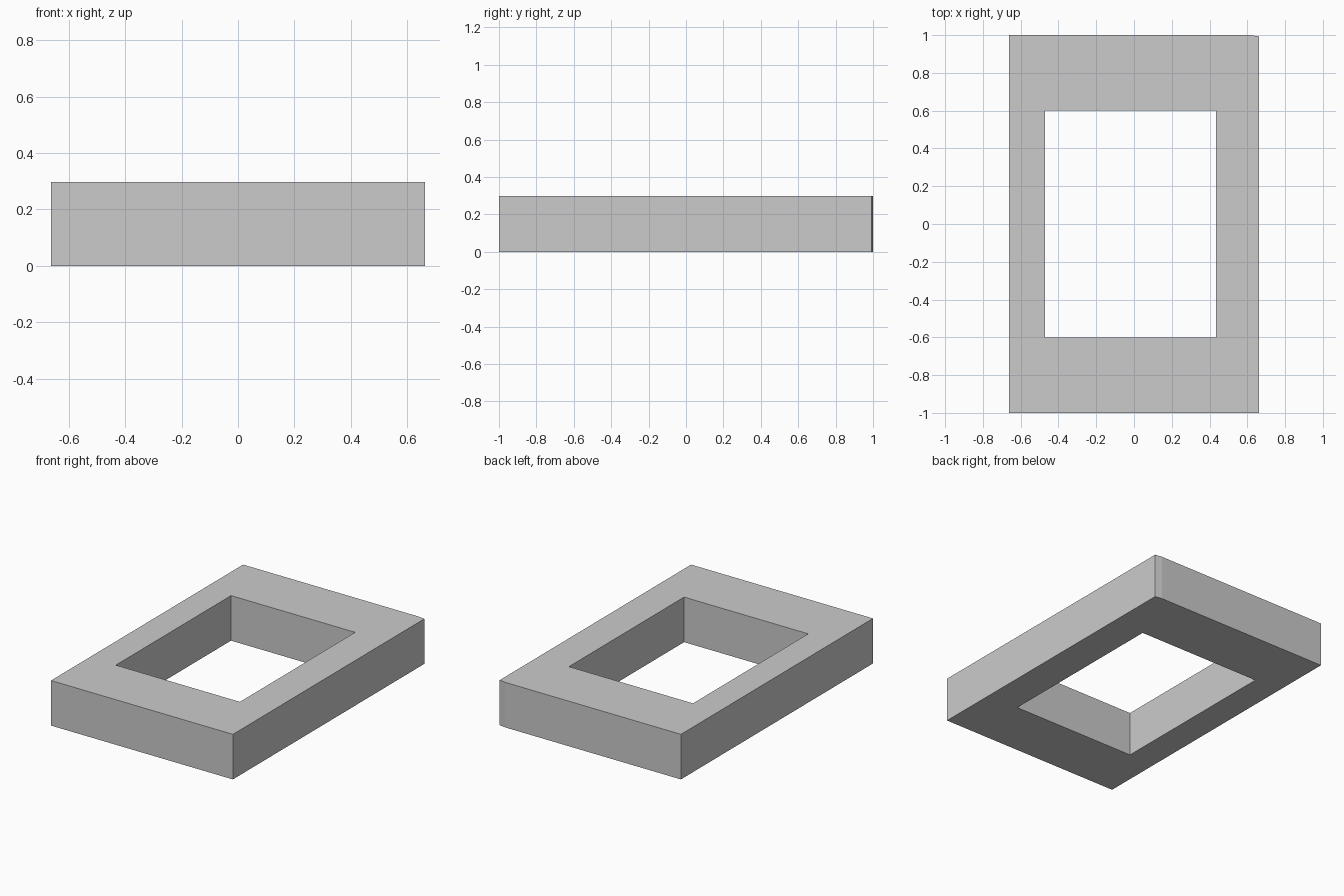
import bpy, bmesh

if "Cube" in bpy.data.objects:
    bpy.data.objects.remove(bpy.data.objects["Cube"])

H = 0.297


def prism(name, outline, z0, z1):
    """Extrude a counter-clockwise outline from z0 to z1."""
    bm = bmesh.new()
    base = bm.faces.new([bm.verts.new((x, y, z0)) for x, y in outline])
    ext = bmesh.ops.extrude_face_region(bm, geom=[base], use_keep_orig=True)
    top = [v for v in ext["geom"] if isinstance(v, bmesh.types.BMVert)]
    bmesh.ops.translate(bm, verts=top, vec=(0, 0, z1 - z0))
    bmesh.ops.recalc_face_normals(bm, faces=bm.faces)
    mesh = bpy.data.meshes.new(name)
    bm.to_mesh(mesh)
    bm.free()
    obj = bpy.data.objects.new(name, mesh)
    bpy.context.collection.objects.link(obj)
    return obj


# Slab with a slight bevel at its back right corner
frame = prism("frame", [(-0.663, -1), (0.663, -1), (0.663, 0.993),
                        (0.615, 1), (-0.663, 1)], 0, H)

# Off-centre rectangular opening
opening = prism("opening_cutter", [(-0.471, -0.6), (0.434, -0.6),
                                   (0.434, 0.6), (-0.471, 0.6)], -0.1, H + 0.1)
opening.hide_render = True
opening.hide_set(True)

cut = frame.modifiers.new("opening", "BOOLEAN")
cut.operation = "DIFFERENCE"
cut.solver = "EXACT"
cut.object = opening
